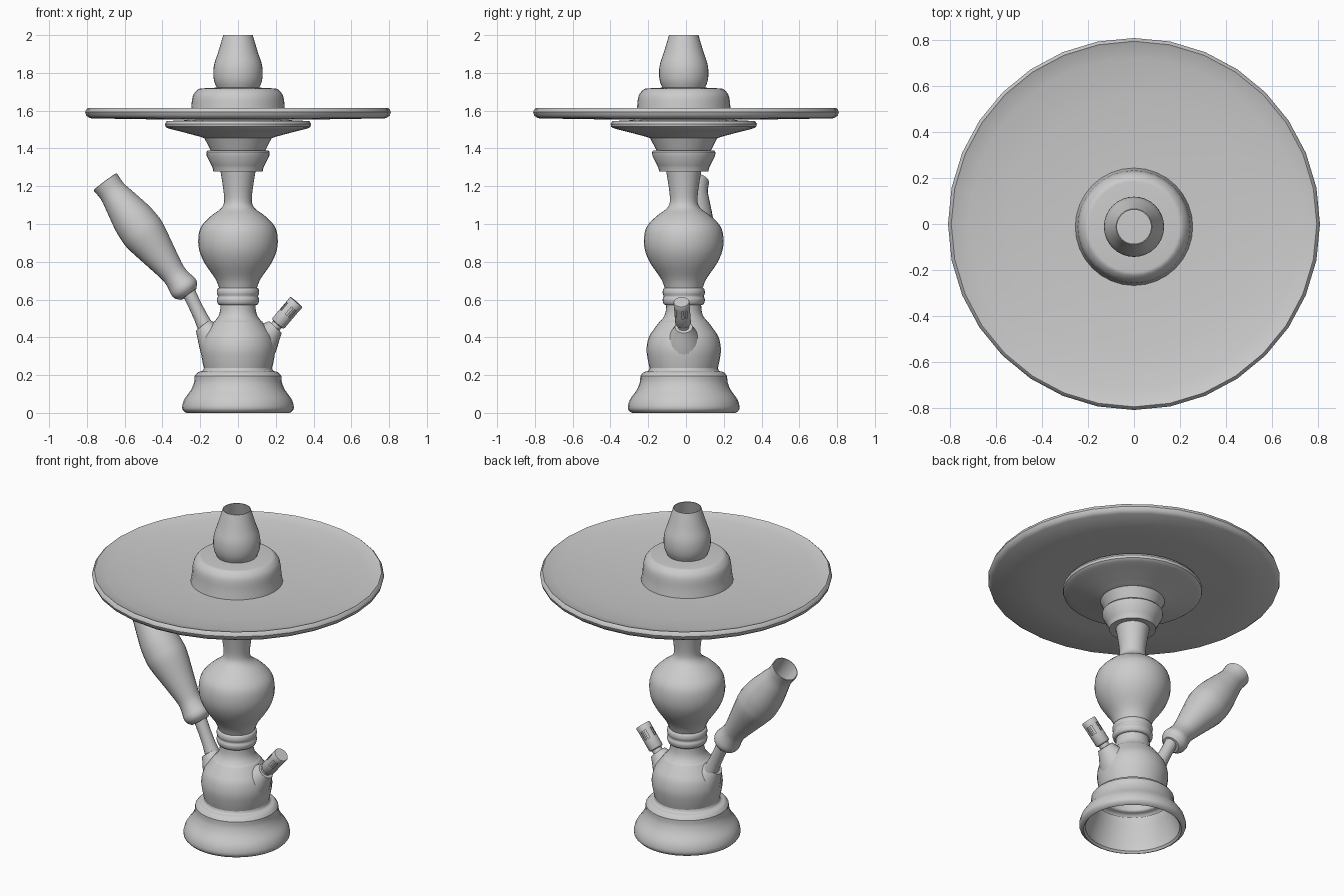
import bpy, bmesh, math
from mathutils import Vector

CY = -0.012  # the stem sits very slightly in front of the tray centre


def spline(pts, steps=3):
    """Smooth a short list of points (any dimension) with Catmull-Rom."""
    p = [Vector(q) for q in pts]
    p = [2 * p[0] - p[1]] + p + [2 * p[-1] - p[-2]]
    out = []
    for i in range(1, len(p) - 2):
        a, b, c, d = p[i - 1:i + 3]
        for s in range(steps):
            t = s / steps
            out.append(tuple(0.5 * (2 * b + (c - a) * t + (2 * a - 5 * b + 4 * c - d) * t * t
                                    + (3 * b - a - 3 * c + d) * t ** 3)))
    return out + [tuple(p[-2])]


def lathe(name, profile, start=(0, CY, 0), end=None, segs=32, holes=None):
    """Revolve (radius, height) points; aim the axis from start to end if given."""
    bm = bmesh.new()
    rings = []
    for r, z in profile:
        if r < 1e-5:
            rings.append([bm.verts.new((0, 0, z))] * segs)
        else:
            rings.append([bm.verts.new((r * math.cos(2 * math.pi * i / segs),
                                        r * math.sin(2 * math.pi * i / segs), z))
                          for i in range(segs)])
    for k, (a, b) in enumerate(zip(rings, rings[1:])):
        for i in range(segs):
            if holes and holes(k, i):
                continue
            j = (i + 1) % segs
            bm.faces.new(list(dict.fromkeys((a[i], a[j], b[j], b[i]))))
    me = bpy.data.meshes.new(name)
    bm.to_mesh(me)
    bm.free()
    ob = bpy.data.objects.new(name, me)
    ob.location = start
    if end:
        ob.rotation_mode = 'QUATERNION'
        ob.rotation_quaternion = (Vector(end) - Vector(start)).to_track_quat('Z', 'Y')
    bpy.context.collection.objects.link(ob)
    return ob


# flared foot, open underneath with a curled rim
lathe("foot", [(0.215, 0.20), (0.225, 0.15), (0.262, 0.05), (0.262, 0.012), (0.272, 0.0)]
      + spline([(0.282, 0.004), (0.296, 0.025), (0.285, 0.07), (0.25, 0.12), (0.233, 0.16), (0.23, 0.19)])
      + spline([(0.23, 0.195), (0.212, 0.215), (0.188, 0.222), (0.18, 0.24)]))

# round lower chamber and its neck
lathe("lower_chamber", spline([(0.18, 0.235), (0.19, 0.28), (0.197, 0.34), (0.185, 0.40),
                               (0.16, 0.44), (0.138, 0.47), (0.128, 0.483)])
      + spline([(0.125, 0.484), (0.105, 0.51), (0.095, 0.54), (0.092, 0.58)]))

# ring below the vase
lathe("neck_ring", spline([(0.085, 0.57), (0.105, 0.575), (0.112, 0.60), (0.106, 0.617),
                           (0.112, 0.635), (0.108, 0.657), (0.095, 0.665)]))

# vase shaped stem
lathe("stem_vase", spline([(0.098, 0.655), (0.12, 0.71), (0.175, 0.79), (0.205, 0.86), (0.21, 0.93),
                           (0.193, 0.99), (0.14, 1.045), (0.092, 1.08), (0.073, 1.12),
                           (0.08, 1.2), (0.093, 1.28)]))

# stepped collar
lathe("collar", [(0.085, 1.28), (0.13, 1.277), (0.135, 1.30), (0.14, 1.31), (0.166, 1.36),
                 (0.168, 1.38), (0.162, 1.388), (0.145, 1.39), (0.178, 1.455), (0.17, 1.46)])

# saucer under the tray
lathe("saucer", [(0.15, 1.452), (0.18, 1.455)]
      + spline([(0.2, 1.462), (0.29, 1.486), (0.365, 1.505), (0.384, 1.515)])
      + [(0.387, 1.53), (0.378, 1.545), (0.27, 1.55), (0.258, 1.562)])

# wide shallow tray
lathe("tray", [(0.0, 1.552), (0.26, 1.553), (0.55, 1.555), (0.785, 1.56), (0.803, 1.574), (0.809, 1.592),
               (0.803, 1.608), (0.795, 1.615), (0.787, 1.611), (0.72, 1.596), (0.55, 1.575),
               (0.26, 1.563), (0.0, 1.562)], start=(0, 0, 0), segs=32)

# domed bowl seat on the tray
lathe("bowl_seat", spline([(0.256, 1.56), (0.248, 1.61), (0.243, 1.66), (0.233, 1.69),
                           (0.21, 1.714), (0.19, 1.718)]) + [(0.11, 1.722), (0.0, 1.722)])

# open tapering mouth
lathe("top_mouth", spline([(0.11, 1.715), (0.126, 1.755), (0.131, 1.80), (0.125, 1.85),
                           (0.105, 1.91), (0.078, 2.0)])
      + [(0.074, 2.0), (0.098, 1.91), (0.12, 1.83), (0.115, 1.75), (0.105, 1.722)])

# hose handle, leaning out to the left
tip, root = Vector((-0.702, 0.045, 1.222)), Vector((-0.26, 0.008, 0.628))
lathe("hose_handle", [(0.0, 0.0), (0.05, 0.0)]
      + spline([(0.053, 0.003), (0.072, 0.025), (0.077, 0.05), (0.07, 0.085), (0.066, 0.12), (0.07, 0.16),
                (0.09, 0.26), (0.114, 0.38), (0.116, 0.44), (0.109, 0.51), (0.088, 0.61),
                (0.074, 0.68), (0.077, 0.742)])
      + [(0.072, 0.744), (0.065, 0.68), (0.06, 0.6), (0.0, 0.58)], start=root, end=tip, segs=24)

# hose stem joining the handle to the chamber
lathe("hose_stem", [(0.052, 0.0), (0.043, 0.06), (0.037, 0.12), (0.035, 0.2), (0.037, 0.28)],
      start=(-0.145, -0.002, 0.40), end=(-0.262, 0.008, 0.64), segs=16)

# bosses on the chamber for the two ports
for name, side, tipx in (("hose_boss", -1, 0.165), ("valve_boss", 1, 0.18)):
    lathe(name, spline([(0.115, 0.0), (0.085, 0.07), (0.06, 0.12), (0.046, 0.15)]) + [(0.0, 0.152)],
          start=(side * 0.095, CY, 0.345), end=(side * tipx, CY, 0.435), segs=24)

# release valve with pairs of slots
v0, v1 = (0.18, -0.012, 0.435), (0.31, -0.024, 0.588)
lathe("release_valve", [(0.03, 0.0), (0.03, 0.045), (0.038, 0.048), (0.042, 0.055), (0.042, 0.115),
                        (0.042, 0.165), (0.043, 0.195), (0.04, 0.2), (0.0, 0.2)],
      start=v0, end=v1, segs=24, holes=lambda k, i: k == 4 and i % 6 in (0, 2))
lathe("valve_core", [(0.03, 0.02), (0.03, 0.19)], start=v0, end=v1, segs=24)

# smooth shading with crisp rims
for ob in bpy.context.collection.objects:
    ob.select_set(True)
    bpy.context.view_layer.objects.active = ob
bpy.ops.object.shade_smooth_by_angle(angle=math.radians(38))
